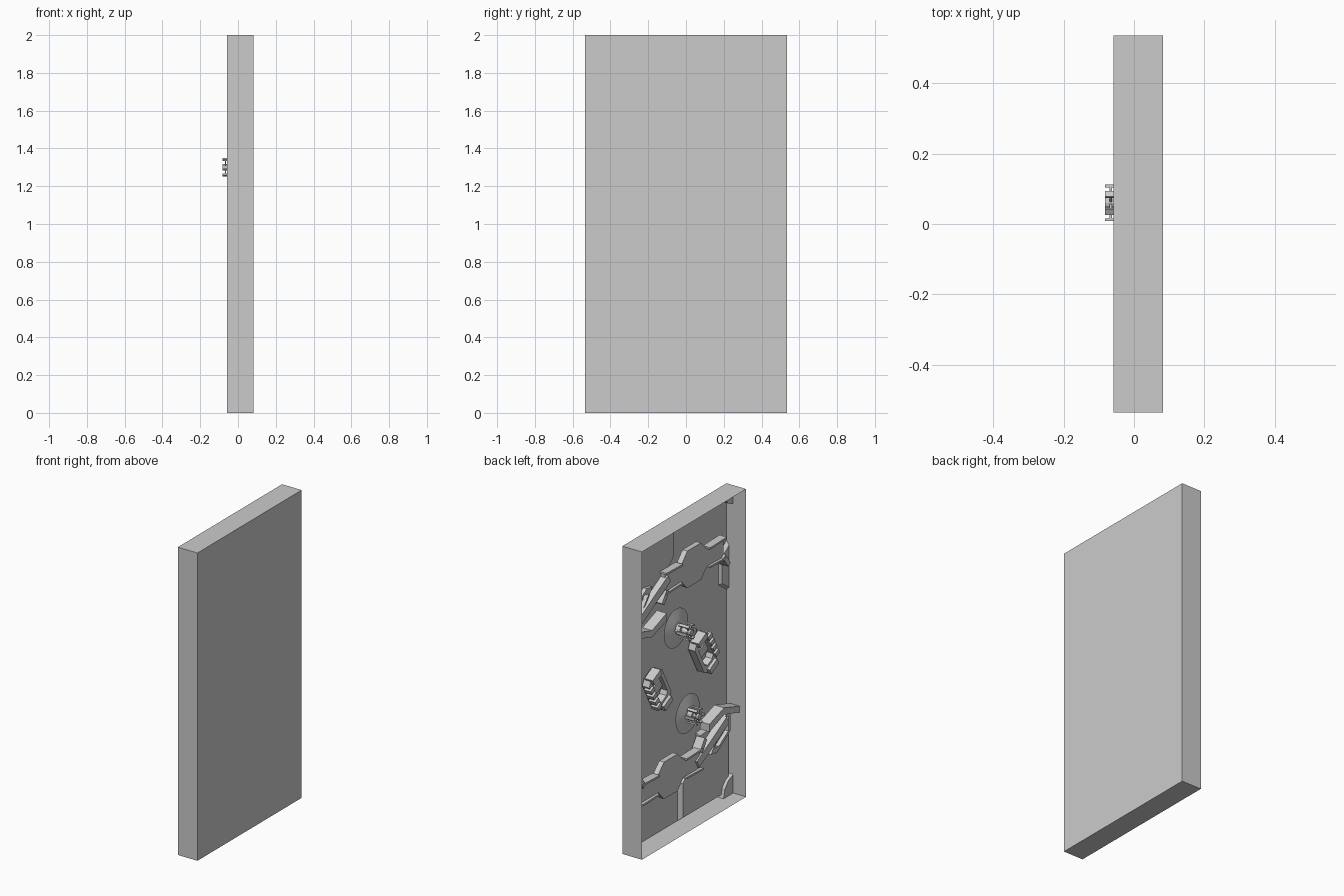
import bpy, bmesh, math

if "Cube" in bpy.data.objects:
    bpy.data.objects.remove(bpy.data.objects["Cube"])

BACK, RIM = 0.083, -0.058      # closed wall and open rim, along x
HY, H = 0.535, 2.0


def to_object(name, bm):
    bmesh.ops.recalc_face_normals(bm, faces=bm.faces)
    me = bpy.data.meshes.new(name)
    bm.to_mesh(me)
    bm.free()
    ob = bpy.data.objects.new(name, me)
    bpy.context.collection.objects.link(ob)
    return ob


def prism(name, pts, x0, x1, taper=1.0, hole=None):
    """Extrude a (y, z) outline from x0 to x1; optional taper or scaled hole."""
    bm = bmesh.new()
    cy = sum(p[0] for p in pts) / len(pts)
    cz = sum(p[1] for p in pts) / len(pts)

    def ring(x, s):
        return [bm.verts.new((x, cy + (y - cy) * s, cz + (z - cz) * s)) for y, z in pts]

    def bridge(p, q):
        for i in range(len(p)):
            j = (i + 1) % len(p)
            bm.faces.new((p[i], p[j], q[j], q[i]))

    a, b = ring(x0, 1), ring(x1, taper)
    if hole:
        c, d = ring(x0, hole), ring(x1, hole)
        for p, q in ((a, b), (b, d), (d, c), (c, a)):
            bridge(p, q)
    else:
        bridge(a, b)
        bm.faces.new(a)
        bm.faces.new(b)
    return to_object(name, bm)


def ngon(cy, cz, r, n, turn=0.0, ry=1.0):
    return [(cy + ry * r * math.cos(turn + 2 * math.pi * i / n),
             cz + r * math.sin(turn + 2 * math.pi * i / n)) for i in range(n)]


def bar(y0, z0, y1, z1, w):
    """Rectangle outline along a centre line."""
    l = math.hypot(y1 - y0, z1 - z0)
    ny, nz = -(z1 - z0) / l * w / 2, (y1 - y0) / l * w / 2
    return [(y0 + ny, z0 + nz), (y1 + ny, z1 + nz), (y1 - ny, z1 - nz), (y0 - ny, z0 - nz)]


def turned(cy, cz, pts, ang):
    c, s = math.cos(ang), math.sin(ang)
    return [(cy + y * c - z * s, cz + y * s + z * c) for y, z in pts]


def twin(ob, dx=0.0):
    """Second copy, turned half a revolution about the panel centre."""
    o = ob.copy()
    o.name = ob.name + "_opposite"
    o.rotation_euler.x = math.pi
    o.location = (dx, 0, H)
    bpy.context.collection.objects.link(o)


# Thin-walled tray, open on the -x side
bm = bmesh.new()
bmesh.ops.create_cube(bm, size=1)
for v in bm.verts:
    v.co = (BACK if v.co.x > 0 else RIM, v.co.y * 2 * HY, (v.co.z + 0.5) * H)
bm.faces.ensure_lookup_table()
bmesh.ops.delete(bm, geom=[f for f in bm.faces if all(v.co.x < 0 for v in f.verts)],
                 context='FACES_ONLY')
to_object("tray_shell", bm)

# Low raised areas of the floor
twin(prism("floor_plateau", [(-HY, 0), (-.03, 0), (-.03, .24), (-.22, .42), (-.22, .5), (-HY, .52)],
           BACK, .055, .93))
twin(prism("edge_plateau", [(-HY, 1.31), (-HY, 1.63), (-.45, 1.57), (-.45, 1.37)], BACK, .06, .85))

# Octagonal cover with two arms and bent arm ends
Y, Z = -.12, 1.64
twin(prism("octagon_cover",
           [(Y - .3, Z + .055), (Y - .13, Z + .055), (Y - .07, Z + .12), (Y + .07, Z + .12),
            (Y + .13, Z + .055), (Y + .3, Z + .055), (Y + .3, Z - .06), (Y + .13, Z - .06),
            (Y + .07, Z - .12), (Y - .07, Z - .12), (Y - .13, Z - .06), (Y - .3, Z - .06)],
           .06, .025))
for s in (-1, 1):
    for e in (-1, 1):
        twin(prism("arm_lip", bar(Y + s * .14, Z + e * .06, Y + s * .31, Z + e * .065, .012),
                   .06, .008))
    twin(prism("arm_foot", bar(Y + s * .29, Z - .05, Y + s * .34, Z - .12, .03), .07, .01))

# Diagonal braces and kinked deflector near the side
twin(prism("diagonal_brace", bar(-.13, .33, -.47, .52, .06), .06, .015, .9))
twin(prism("brace_fin", [(-.5, .56), (-.47, .56), (-.3, .34), (-.36, .33), (-.5, .42)],
           .06, .03, hole=.7))
twin(prism("deflector", [(-.22, .58), (-.37, .63), (-.53, .58), (-.53, .54), (-.37, .585), (-.22, .53)],
           .055, -.015))

# Round flanges with a six-armed spool
Y, Z = .06, 1.3
flange = prism("round_flange", ngon(Y, Z, .125, 32), .03, .012, .45)
stem = prism("spool_stem", ngon(Y, Z, .035, 12), BACK, -.02)
core = prism("spool_core", ngon(Y, Z, .018, 12), -.02, -.083)
parts = [flange, stem, core]
for i in range(6):
    a = math.pi / 3 * i
    c, s = math.cos(a), math.sin(a)
    parts.append(prism("spool_arm", bar(Y, Z, Y + .05 * c, Z + .05 * s, .012), -.063, -.07))
    parts.append(prism("spool_claw", bar(Y + .044 * c, Z + .044 * s, Y + .052 * c, Z + .052 * s, .018),
                       -.01, -.083))
for p in parts:
    twin(p, 0.0 if p is flange or p is stem else .027)

# Tilted clamp frames with teeth
Y, Z, A = -.235, 1.03, math.radians(-28)
frame = [(-.075, -.1), (-.04, -.13), (.04, -.13), (.075, -.1),
         (.075, .1), (.04, .13), (-.04, .13), (-.075, .1)]
twin(prism("clamp_frame", turned(Y, Z, frame, A), .07, .02, hole=.65))
twin(prism("clamp_plate", turned(Y, Z, bar(-.06, 0, .06, 0, .06), A), .075, .045))
for i in range(4):
    z = -.075 + .05 * i
    twin(prism("clamp_tooth", turned(Y, Z, bar(-.09, z, -.05, z, .028), A), .055, .005))
for e in (-1, 1):
    twin(prism("clamp_end", turned(Y, Z, bar(-.045, e * .12, .045, e * .12, .04), A), .06, .0))

# Corner gussets
for s in (-1, 1):
    twin(prism("corner_gusset", [(s * HY, 0), (s * (HY - .1), 0), (s * (HY - .085), .06),
                                 (s * (HY - .05), .1), (s * HY, .12)], BACK, .035))
